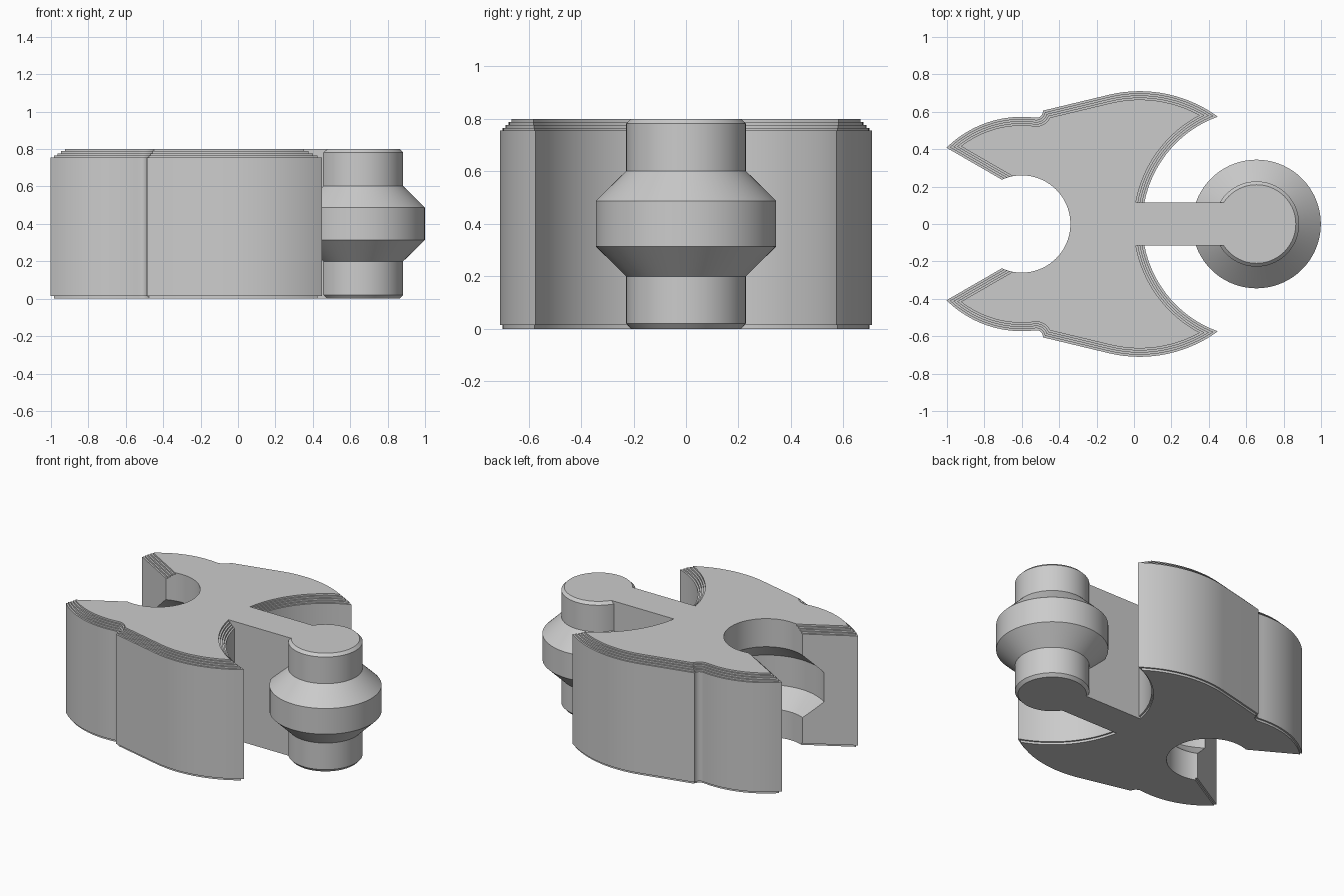
import bpy, bmesh
from math import sin, cos, pi, radians, sqrt, atan2
from mathutils import Vector

old = bpy.data.objects.get("Cube")
if old:
    bpy.data.objects.remove(old, do_unlink=True)

HEIGHT = 0.8
PIN_X, SOCKET_X, CROWN_X = 0.655, -0.6, 0.03

grey = bpy.data.materials.new("plain_grey")
grey.use_nodes = True
grey.diffuse_color = (0.6, 0.6, 0.6, 1)
grey.node_tree.nodes["Principled BSDF"].inputs["Base Color"].default_value = (0.6, 0.6, 0.6, 1)


def make_object(name, bm):
    bmesh.ops.recalc_face_normals(bm, faces=bm.faces)
    mesh = bpy.data.meshes.new(name)
    bm.to_mesh(mesh)
    bm.free()
    mesh.materials.append(grey)
    obj = bpy.data.objects.new(name, mesh)
    bpy.context.collection.objects.link(obj)
    return obj


def loft(name, rings):
    """Closed solid through rings of equal point count."""
    bm = bmesh.new()
    loops = [[bm.verts.new(p) for p in ring] for ring in rings]
    n = len(loops[0])
    for low, high in zip(loops, loops[1:]):
        for i in range(n):
            j = (i + 1) % n
            bm.faces.new((low[i], low[j], high[j], high[i]))
    bm.faces.new(loops[0][::-1])
    bm.faces.new(loops[-1])
    return make_object(name, bm)


def lathe(name, x, profile, sides=72):
    return loft(name, [[(x + r * cos(2 * pi * i / sides), r * sin(2 * pi * i / sides), z)
                        for i in range(sides)] for r, z in profile])


def arc(cx, cy, r, start, end, n):
    return [Vector((cx + r * cos(start + (end - start) * i / n),
                    cy + r * sin(start + (end - start) * i / n))) for i in range(n + 1)]


def outline(d):
    """Plan of the body, moved inwards by d."""
    r_front, r_crown, r_rear, r_notch = 0.61 + d, 0.71 - d, 0.573 - d, 0.035 + d
    # Front horn: hollow arc meets crown arc
    gap = PIN_X - CROWN_X
    hx = (r_crown**2 - r_front**2 + gap**2) / (2 * gap)
    hy = sqrt(r_crown**2 - hx**2)
    hollow = arc(PIN_X, 0, r_front, pi, atan2(hy, hx - gap), 24)
    slope = radians(13.5)
    crown = arc(CROWN_X, 0, r_crown, atan2(hy, hx), pi / 2 + slope, 20)
    # Notch between crown flank and rear arc
    notch_c = Vector((-0.522, 0.603))
    normal = Vector((-sin(slope), cos(slope)))
    along = Vector((cos(slope), sin(slope)))
    rise = (notch_c - Vector((CROWN_X, 0))).dot(normal) - r_crown
    corner = along * sqrt(r_notch**2 - rise**2) - normal * rise
    touch = atan2(-notch_c.y, SOCKET_X - notch_c.x)
    notch = arc(*notch_c, r_notch, atan2(corner.y, corner.x), touch, 8)
    # Rear horn: rear arc meets the slanted mouth wall
    wall = Vector((-sqrt(3) / 2, 0.5))
    out = Vector((0.5, sqrt(3) / 2))
    foot = Vector((-0.4, -0.194 + 0.254)) + out * d
    t = (Vector((SOCKET_X, 0)) - foot).dot(wall)
    off = (Vector((SOCKET_X, 0)) - foot).dot(out)
    tip = foot + wall * (t + sqrt(r_rear**2 - off**2))
    rear = arc(SOCKET_X, 0, r_rear, touch + pi, atan2(tip.y, tip.x - SOCKET_X), 20)
    root = foot + wall * ((-0.5 - foot.x) / wall.x)
    half = hollow + crown[1:] + notch + rear[1:] + [root]
    return half + [Vector((p.x, -p.y)) for p in half[:0:-1]]


# Body with one small step below and four steps on top
STEP, SHOULDER = 0.01125, 0.755
levels = [(0, 0.011), (0.015, 0.011), (0.015, 0), (SHOULDER, 0)]
for k in range(1, 5):
    levels += [(SHOULDER + STEP * (k - 1), STEP * k), (SHOULDER + STEP * k, STEP * k)]
body = loft("link_body", [[(p.x, p.y, z) for p in outline(d)] for z, d in levels])

# Socket with a wide groove, cut from the body
cutter = lathe("socket_cutter", SOCKET_X,
               [(0.26, -0.1), (0.26, 0.19), (0.375, 0.3), (0.375, 0.5), (0.26, 0.61), (0.26, 0.9)])
cutter.hide_render = True
cut = body.modifiers.new("socket", "BOOLEAN")
cut.operation, cut.solver, cut.object = "DIFFERENCE", "EXACT", cutter
bpy.context.view_layer.objects.active = body
bpy.ops.object.modifier_apply(modifier=cut.name)
bpy.data.objects.remove(cutter, do_unlink=True)

# Pivot pin with a bulged collar and chamfered ends
pin = lathe("pivot_pin", PIN_X,
            [(0.21, 0), (0.228, 0.02), (0.228, 0.2), (0.344, 0.314), (0.344, 0.488),
             (0.228, 0.602), (0.228, 0.782), (0.21, HEIGHT)])

# Web joining the body to the pin
web_bm = bmesh.new()
bmesh.ops.create_cube(web_bm, size=1)
for v in web_bm.verts:
    v.co = (-0.02 if v.co.x < 0 else PIN_X - 0.1, v.co.y * 0.23, (v.co.z + 0.5) * HEIGHT)
web = make_object("connecting_web", web_bm)

# Smooth curved walls, keep steps and corners sharp
for obj in bpy.context.selected_objects:
    obj.select_set(False)
for obj in (body, pin, web):
    obj.select_set(True)
    bpy.context.view_layer.objects.active = obj
bpy.ops.object.shade_smooth_by_angle(angle=radians(25))
